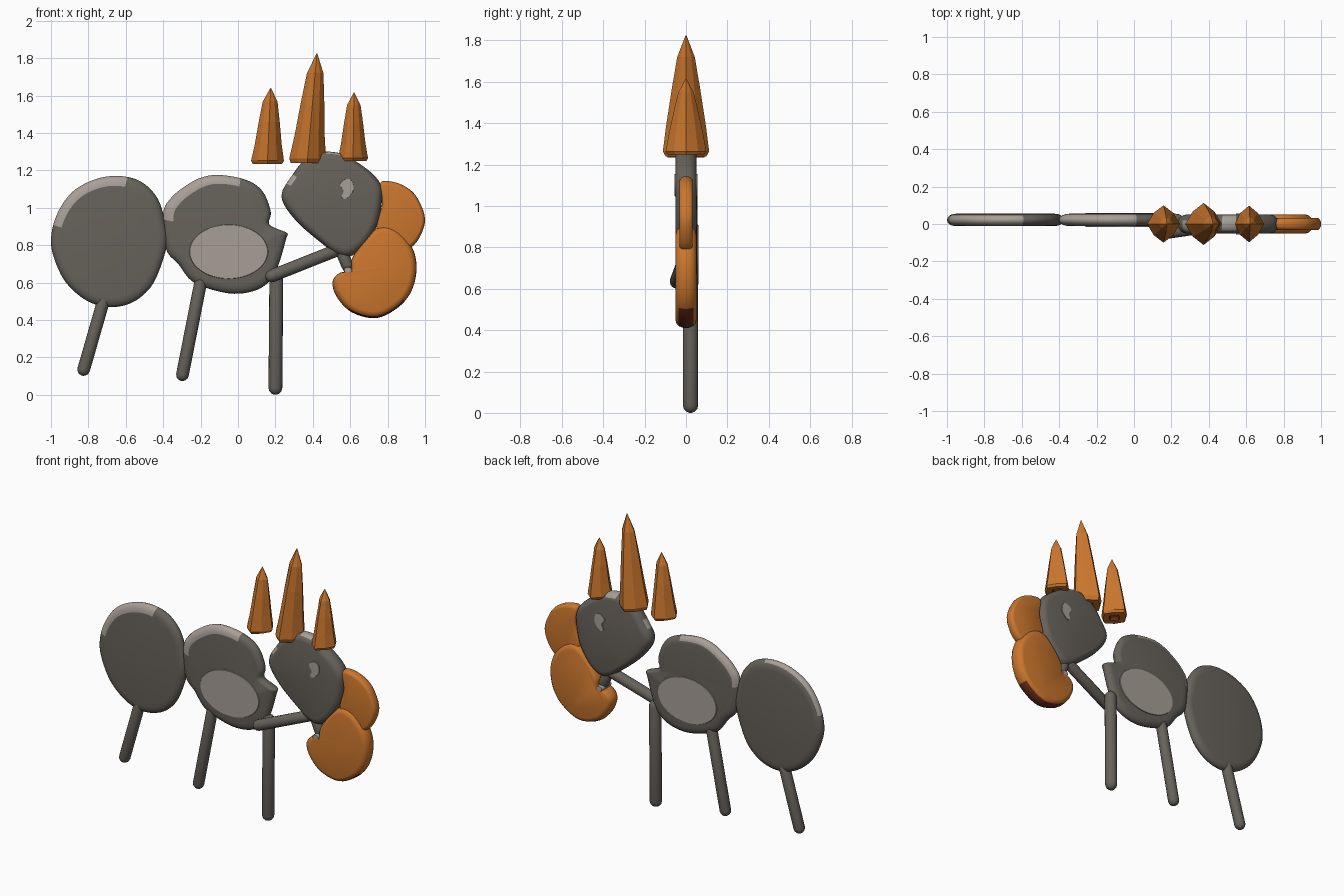
import bpy, bmesh, math
from mathutils import Vector

cube = bpy.data.objects.get("Cube")
if cube:
    bpy.data.objects.remove(cube, do_unlink=True)


def material(name, rgb):
    m = bpy.data.materials.new(name)
    m.use_nodes = True
    m.diffuse_color = (*rgb, 1)
    m.node_tree.nodes["Principled BSDF"].inputs["Base Color"].default_value = (*rgb, 1)
    return m


GREY = material("warm grey", (0.135, 0.121, 0.104))
PALE = material("pale grey", (0.39, 0.345, 0.31))
ORANGE = material("orange", (0.59, 0.18, 0.026))
BROWN = material("dark red brown", (0.14, 0.025, 0.012))


def finish(name, bm, mats, smooth=True):
    bmesh.ops.recalc_face_normals(bm, faces=bm.faces)
    mesh = bpy.data.meshes.new(name)
    bm.to_mesh(mesh)
    bm.free()
    ob = bpy.data.objects.new(name, mesh)
    bpy.context.collection.objects.link(ob)
    for m in mats:
        mesh.materials.append(m)
    if smooth:
        bpy.ops.object.select_all(action="DESELECT")
        ob.select_set(True)
        bpy.context.view_layer.objects.active = ob
        bpy.ops.object.shade_smooth_by_angle(angle=math.radians(40))
    return ob


def spline(points, steps=5):
    """Closed smooth curve through the points."""
    p = [Vector(q) for q in points]
    n = len(p)
    out = []
    for i in range(n):
        a, b, c, d = (p[(i + k) % n] for k in (-1, 0, 1, 2))
        for s in range(steps):
            t = s / steps
            out.append(0.5 * (2 * b + (c - a) * t + (2 * a - 5 * b + 4 * c - d) * t * t
                              + (3 * b - a - 3 * c + d) * t ** 3))
    return out


def loft(bm, rings):
    """Skin closed rings; returns the faces of each band."""
    loops = [[bm.verts.new(v) for v in r] for r in rings]
    n = len(loops[0])
    bands = [[bm.faces.new((a[i], a[(i + 1) % n], b[(i + 1) % n], b[i])) for i in range(n)]
             for a, b in zip(loops, loops[1:])]
    bm.faces.new(loops[0])
    bm.faces.new(loops[-1])
    return bands


def slab(name, points, y, half, inset, mats, rim=None, bands=8):
    """Flat rounded disc; rim(x, z, band) picks rim faces for the second material."""
    line = spline(points)
    mid = sum(line, Vector((0, 0))) / len(line)
    rings = []
    for k in range(bands + 1):
        a = math.pi * (k / bands - 0.5)
        s = 1 - inset * (1 - math.cos(a))
        rings.append([(mid.x + (p.x - mid.x) * s, y + half * math.sin(a),
                       mid.y + (p.y - mid.y) * s) for p in line])
    bm = bmesh.new()
    for k, band in enumerate(loft(bm, rings)):
        for p, f in zip(line, band):
            if rim and rim(p.x, p.y, k):
                f.material_index = 1
    return finish(name, bm, mats)


def rod(name, start, end, r):
    """Round rod with domed ends."""
    a, b = Vector(start), Vector(end)
    d = (b - a).normalized()
    u = d.orthogonal().normalized()
    v = d.cross(u)
    caps = [math.radians(t) for t in (-80, -55, -28, 0)]
    rows = [(a, t) for t in caps] + [(b, -t) for t in reversed(caps)]
    rings = [[c + d * r * math.sin(t) + r * math.cos(t)
              * (u * math.cos(w) + v * math.sin(w))
              for w in (math.tau * i / 16 for i in range(16))] for c, t in rows]
    bm = bmesh.new()
    loft(bm, rings)
    return finish(name, bm, [GREY])


def horn(name, base_x, base_z, tip_x, tip_z, rx, ry):
    """Eight-sided spike with ridges and a hollow underside."""
    rows = [(0.05, 0.3, 0.3), (0, 0.42, 0.42), (0, 0.9, 0.88), (0.04, 1, 1),
            (0.25, 0.82, 0.86), (0.55, 0.64, 0.62), (0.82, 0.45, 0.38), (1, 0.02, 0.02)]
    rings = []
    for t, sx, sy in rows:
        ring = []
        for i in range(8):
            w = math.tau * i / 8
            k = 0.84 if i % 2 else 1
            ring.append((base_x + (tip_x - base_x) * t + rx * sx * k * math.cos(w),
                         ry * sy * k * math.sin(w), base_z + (tip_z - base_z) * t))
        rings.append(ring)
    bm = bmesh.new()
    for f in loft(bm, rings)[0]:
        f.material_index = 1
    return finish(name, bm, [ORANGE, BROWN], smooth=False)


def patch(name, points, y):
    """Thin painted plate on a flat side."""
    return slab(name, points, y, 0.004, 0.01, [PALE], bands=2)


def oval(cx, cz, rx, rz, n=12):
    return [(cx + rx * math.cos(math.tau * i / n), cz + rz * math.sin(math.tau * i / n))
            for i in range(n)]


# Body discs with pale upper rims
slab("abdomen", [(-1, .83), (-.97, .96), (-.89, 1.08), (-.77, 1.15), (-.64, 1.17),
                 (-.52, 1.14), (-.43, 1.05), (-.39, .92), (-.38, .8), (-.44, .62),
                 (-.51, .53), (-.6, .48), (-.71, .47), (-.82, .51), (-.92, .6), (-.98, .72)],
     .022, .033, .15, [GREY, PALE], lambda x, z, k: x < -.6 and z > .89 and k < 6)
slab("thorax", [(-.4, .97), (-.36, 1.05), (-.29, 1.11), (-.2, 1.16), (-.1, 1.175),
                (.04, 1.15), (.13, 1.09), (.175, .98), (.168, .91), (.25, .872),
                (.266, .857), (.258, .835), (.222, .71),
                (.18, .62), (.1, .56), (-.02, .54), (-.15, .565), (-.25, .61),
                (-.32, .7), (-.385, .78)],
     .022, .033, .15, [GREY, PALE], lambda x, z, k: x < .01 and z > .93 and k < 7)
slab("head", [(.235, 1.08), (.28, 1.16), (.35, 1.25), (.43, 1.295), (.53, 1.295), (.61, 1.26),
              (.71, 1.19), (.765, 1.12), (.77, 1.04), (.745, .91), (.68, .8), (.6, .74),
              (.53, .75), (.46, .8), (.33, .91), (.25, 1.01)],
     0, .05, .16, [GREY, PALE],
     lambda x, z, k: (x < .29 and 1.12 < z < 1.19 and 0 < k < 5)
     or (z > 1.285 and .46 < x < .53 and 1 < k < 7))

# Jaws
slab("upper_jaw", [(.76, 1.13), (.82, 1.14), (.9, 1.11), (.96, 1.05), (1, .94), (.97, .84),
                   (.91, .78), (.8, .77), (.74, .88), (.77, 1.02)], 0, .032, .13, [ORANGE])
slab("lower_jaw", [(.505, .6), (.54, .65), (.6, .665), (.61, .73), (.68, .83), (.76, .9),
                   (.85, .88), (.93, .79), (.955, .68), (.93, .56), (.86, .47), (.74, .41),
                   (.61, .44), (.53, .52)],
     0, .05, .15, [ORANGE, BROWN],
     lambda x, z, k: z < .51 and x > .6 and 1 < k < 6)
rod("neck", (.56, 0, .75), (.585, 0, .69), .032)
slab("jaw_hinge", oval(.588, .666, .024, .018, 8), 0, .05, .15, [PALE])

# Painted marks on both faces
for side, y in (("front", -.012), ("back", .056)):
    patch("belly_patch_" + side, oval(-.05, .765, .21, .145), y)
for side, y in (("front", -.051), ("back", .051)):
    patch("eye_" + side, [(.545, 1.125), (.575, 1.153), (.608, 1.145), (.618, 1.1),
                          (.597, 1.065), (.572, 1.047), (.553, 1.06), (.565, 1.09)], y)

# Legs and raised arm
rod("rear_leg", (-.72, .022, .5), (-.825, .022, .135), .034)
rod("middle_leg", (-.2, .022, .6), (-.297, .022, .107), .034)
rod("front_leg", (.205, .022, .65), (.2, .022, .037), .037)
rod("arm", (.18, -.045, .635), (.52, .005, .77), .034)

# Crown of spikes
horn("left_spike", .615, 1.25, .62, 1.615, .08, .098)
horn("centre_spike", .37, 1.24, .422, 1.825, .098, .112)
horn("right_spike", .157, 1.235, .175, 1.64, .088, .1)
